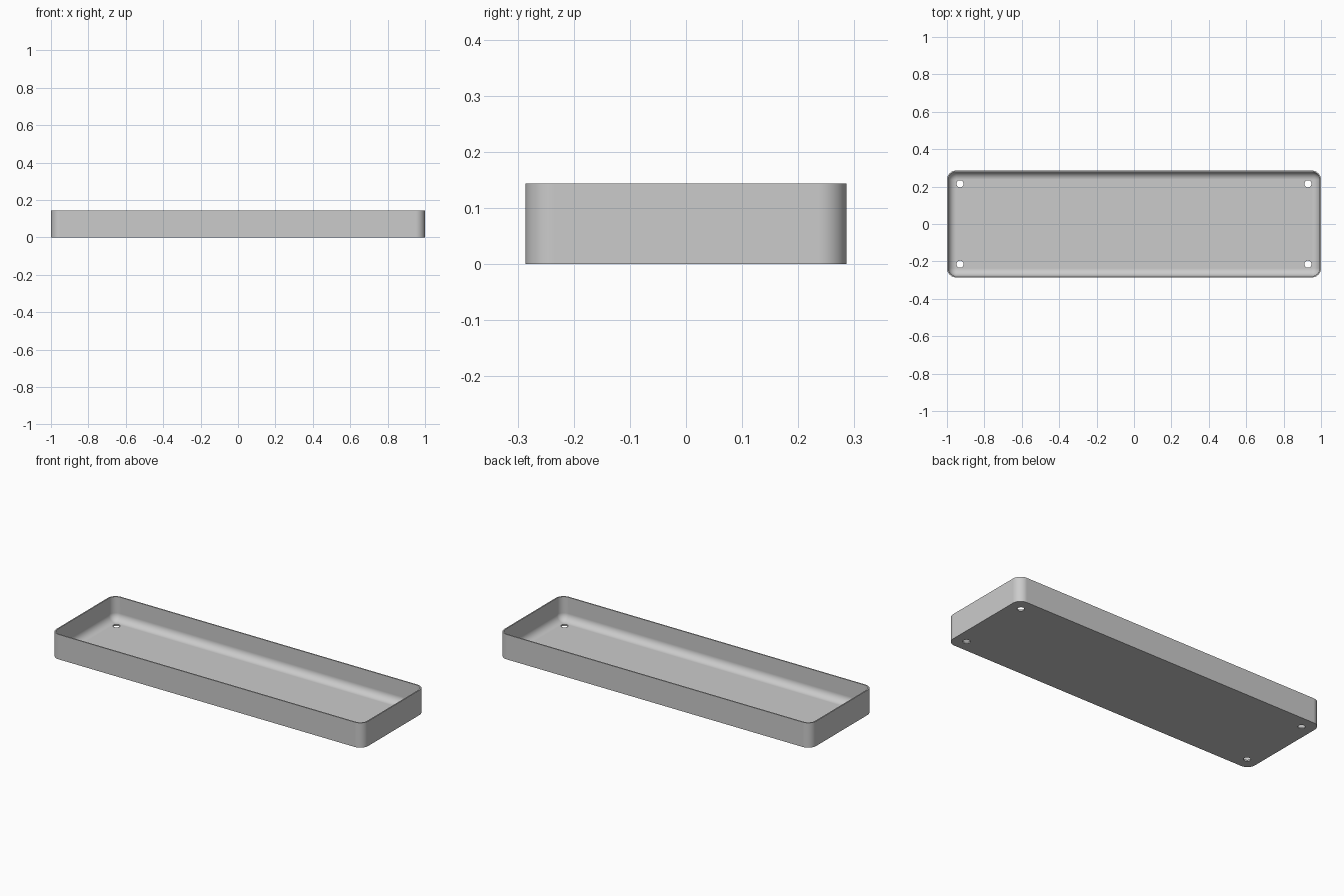
import bpy, bmesh, math

if "Cube" in bpy.data.objects:
    bpy.data.objects.remove(bpy.data.objects["Cube"])

L, W, H = 1.0, 0.286, 0.144      # half length, half width, height
R, WALL, FLOOR = 0.05, 0.007, 0.008
FILLET = R - WALL - 0.001        # inside floor fillet
SEG = 12

grey = bpy.data.materials.new("grey plastic")
grey.diffuse_color = (0.6, 0.6, 0.6, 1)
grey.use_nodes = True
grey.node_tree.nodes["Principled BSDF"].inputs["Base Color"].default_value = grey.diffuse_color


def ring(bm, inset, z):
    """Rounded rectangle loop, shrunk by inset."""
    r = R - inset
    verts = []
    for i, (sx, sy) in enumerate([(1, 1), (-1, 1), (-1, -1), (1, -1)]):
        for k in range(SEG + 1):
            a = math.pi / 2 * (i + k / SEG)
            verts.append(bm.verts.new((sx * (L - R) + r * math.cos(a),
                                       sy * (W - R) + r * math.sin(a), z)))
    return verts


# Tray shell: outer wall, rim, inner wall, floor fillet
bm = bmesh.new()
levels = [(0, 0), (0, H), (WALL, H)]
for k in range(SEG + 1):
    a = math.pi / 2 * k / SEG
    levels.append((WALL + FILLET * (1 - math.cos(a)),
                   FLOOR + FILLET * (1 - math.sin(a))))
rings = [ring(bm, i, z) for i, z in levels]
for lo, hi in zip(rings, rings[1:]):
    n = len(lo)
    for j in range(n):
        bm.faces.new((lo[j], lo[(j + 1) % n], hi[(j + 1) % n], hi[j]))
bm.faces.new(rings[0][::-1])
bm.faces.new(rings[-1])
bmesh.ops.recalc_face_normals(bm, faces=bm.faces)
mesh = bpy.data.meshes.new("tray")
bm.to_mesh(mesh)
bm.free()
mesh.materials.append(grey)
tray = bpy.data.objects.new("tray", mesh)
bpy.context.collection.objects.link(tray)

# Four screw holes through the floor
for sx in (-1, 1):
    for sy in (-1, 1):
        bpy.ops.mesh.primitive_cylinder_add(vertices=32, radius=0.019, depth=0.1,
                                            location=(sx * 0.93, sy * 0.215, 0))
        cutter = bpy.context.object
        cutter.name = "hole_cutter"
        cutter.data.materials.append(grey)
        cutter.hide_render = True
        bpy.context.view_layer.objects.active = tray
        mod = tray.modifiers.new("hole", 'BOOLEAN')
        mod.operation, mod.solver, mod.object = 'DIFFERENCE', 'EXACT', cutter
        bpy.ops.object.modifier_apply(modifier=mod.name)
        bpy.data.objects.remove(cutter)

# Smooth corners and fillet, crisp rim and base
bpy.ops.object.select_all(action='DESELECT')
tray.select_set(True)
bpy.context.view_layer.objects.active = tray
bpy.ops.object.shade_smooth_by_angle(angle=math.radians(35))
weighted = tray.modifiers.new("flat_panels", 'WEIGHTED_NORMAL')
weighted.keep_sharp = True
